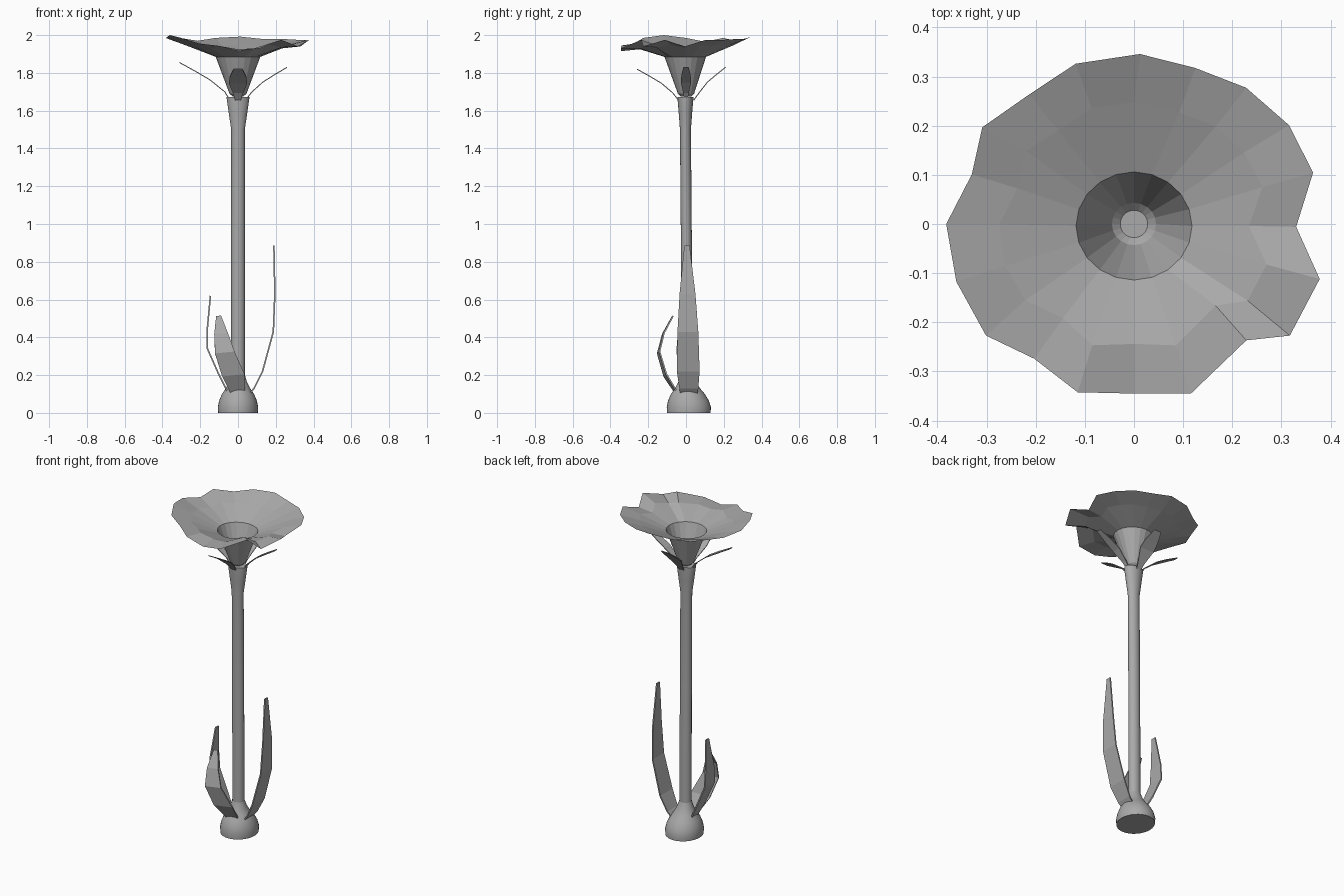
import bpy, bmesh, math
from mathutils import Vector

grey = bpy.data.materials.new("grey")
grey.diffuse_color = (0.4, 0.4, 0.4, 1)


def make(name, rings, caps=(False, False), smooth=True):
    """Skin a list of closed vertex rings into one object."""
    bm = bmesh.new()
    loops = [[bm.verts.new(p) for p in r] for r in rings]
    n = len(loops[0])
    for a, b in zip(loops, loops[1:]):
        for i in range(n):
            j = (i + 1) % n
            bm.faces.new((a[i], a[j], b[j], b[i]))
    if caps[0]:
        bm.faces.new(loops[0][::-1])
    if caps[1]:
        bm.faces.new(loops[-1])
    me = bpy.data.meshes.new(name)
    bm.to_mesh(me)
    bm.free()
    me.materials.append(grey)
    ob = bpy.data.objects.new(name, me)
    bpy.context.collection.objects.link(ob)
    if smooth:
        bpy.context.view_layer.objects.active = ob
        ob.select_set(True)
        bpy.ops.object.shade_smooth_by_angle(angle=math.radians(40))
        ob.select_set(False)
    return ob


def ellipse(rx, ry, z, n, cy=0.0):
    return [(rx * math.cos(math.tau * i / n), cy + ry * math.sin(math.tau * i / n), z)
            for i in range(n)]


def blade(name, spine, side, thick=0.008):
    """Thin leaf: spine rows are (x, y, z, half width), side is the width direction."""
    side = Vector(side).normalized()
    rings = []
    for k, (x, y, z, w) in enumerate(spine):
        a = Vector(spine[max(k - 1, 0)][:3])
        b = Vector(spine[min(k + 1, len(spine) - 1)][:3])
        nrm = (b - a).cross(side).normalized() * thick / 2
        c = Vector((x, y, z))
        rings.append([c - side * w - nrm, c + side * w - nrm,
                      c + side * w + nrm, c - side * w + nrm])
    ob = make(name, rings, (True, True), False)
    return ob


# Bulb at the foot
make("bulb", [ellipse(rx, ry, z, 32, cy) for rx, ry, z, cy in (
    (0.105, 0.115, 0, 0.015), (0.107, 0.117, 0.03, 0.015), (0.1, 0.108, 0.065, 0.013),
    (0.085, 0.09, 0.1, 0.01), (0.065, 0.066, 0.13, 0.008), (0.047, 0.046, 0.165, 0.006),
    (0.037, 0.034, 0.2, 0.004))], (True, False))

# Stem, flaring under the bloom
make("stem", [ellipse(rx, ry, z, 32, cy) for rx, ry, z, cy in (
    (0.036, 0.032, 0.15, 0.004), (0.036, 0.029, 0.9, 0.002), (0.036, 0.029, 1.5, -0.003),
    (0.048, 0.035, 1.58, -0.003), (0.06, 0.042, 1.665, -0.003), (0.06, 0.042, 1.672, -0.003))],
    (True, True))

# Bloom: funnel, throat ring, inner petal ring and wavy rim (radius, height per 18 degrees)
inner = [(.234, 1.93), (.272, 1.945), (.267, 1.945), (.259, 1.945), (.245, 1.945),
         (.248, 1.945), (.251, 1.945), (.245, 1.94), (.266, 1.945), (.248, 1.935),
         (.274, 1.945), (.275, 1.95), (.27, 1.945), (.24, 1.93), (.261, 1.94),
         (.244, 1.925), (.261, 1.93), (.235, 1.95), (.279, 1.935), (.282, 1.95)]
inner_deg = [-1, 16, 33, 50, 68, 90, 110, 129, 146, 163, 180, 198, 215, 233, 251, 270,
             289, 315, 326, 343]
outer = [(.33, 1.94), (.379, 1.975), (.374, 1.975), (.359, 1.98), (.341, 1.98),
         (.346, 1.992), (.347, 1.985), (.339, 1.97), (.366, 1.985), (.345, 1.965),
         (.382, 1.985), (.38, 2.0), (.377, 1.985), (.341, 1.955), (.361, 1.945),
         (.345, 1.915), (.364, 1.93), (.329, 1.975), (.39, 1.94), (.394, 1.975)]
outer_deg = [-1, 16, 32.5, 50.5, 68.5, 88, 110, 129, 147.5, 163, 180, 198, 217, 233.5,
             251.5, 270, 288.5, 314, 324.4, 343.5]


def ring(spec, degs):
    return [(r * math.cos(math.radians(d)), r * math.sin(math.radians(d)), z)
            for (r, z), d in zip(spec, degs)]


make("bloom", [ellipse(0.028, 0.028, 1.675, 20), ellipse(0.045, 0.043, 1.69, 20),
               ellipse(0.118, 0.11, 1.885, 20, -0.004),
               ring(inner, inner_deg), ring(outer, outer_deg)], (True, False), False)

# Sepals: curved blades on four sides (direction, reach, tip height, half width)
for name, dx, dy, reach, tip, w in (
        ("left_sepal", -1, 0, 0.31, 1.855, 0.027), ("right_sepal", 1, 0, 0.26, 1.83, 0.027),
        ("front_sepal", 0, -1, 0.26, 1.82, 0.048), ("back_sepal", 0, 1, 0.21, 1.83, 0.048)):
    rise = tip - 1.67
    blade(name, [(dx * d, dy * d, 1.67 + rise * h, w * s) for d, h, s in (
        (0.04, -0.1, 0.3), (0.07, 0.16, 0.55), (0.06 + (reach - 0.06) * 0.35, 0.5, 1.0),
        (0.06 + (reach - 0.06) * 0.65, 0.74, 0.9), (reach, 1.0, 0.5))],
        (-dy, dx, 0), 0.005)

# Long leaves rising from the bulb
blade("right_leaf", [(.06, .015, .1, .045), (.085, .015, .13, .05), (.13, .012, .22, .06),
                     (.187, .01, .43, .055), (.195, .008, .63, .042), (.19, .005, .885, .014)],
      (0, 1, 0))
blade("left_leaf", [(-.05, .0, .1, .03), (-.1, .0, .2, .045), (-.162, .0, .34, .05),
                    (-.163, .0, .44, .042), (-.146, .0, .62, .014)], (0, 1, 0))
blade("front_leaf", [(0, -.05, .105, .038), (-.025, -.11, .2, .06), (-.07, -.145, .32, .052),
                     (-.09, -.12, .42, .036), (-.103, -.07, .512, .013)], (1, 0.1, 0.1))
